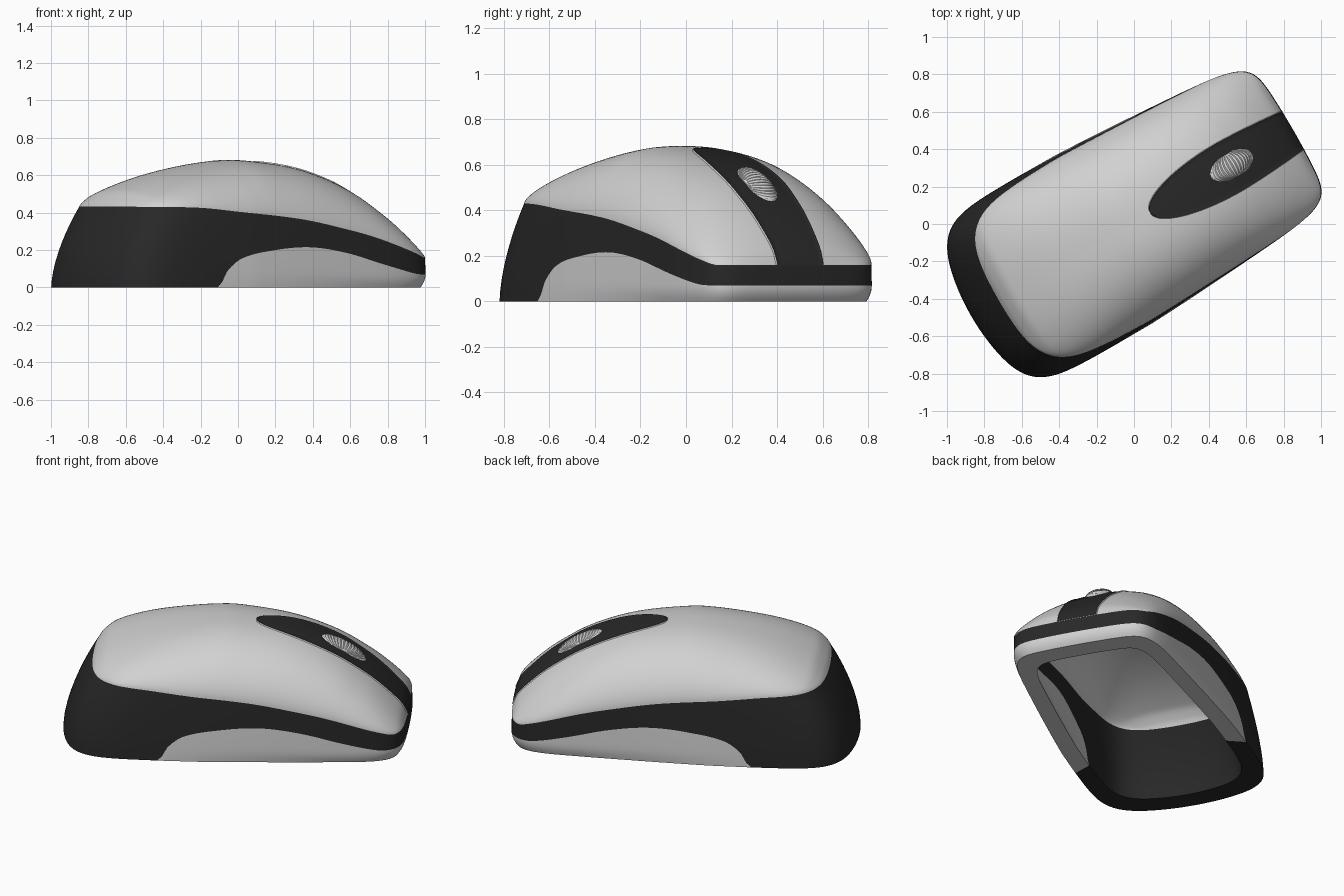
import bpy, bmesh, math
from mathutils import Matrix, Vector
from mathutils.bvhtree import BVHTree

cube = bpy.data.objects.get("Cube")
if cube:
    bpy.data.objects.remove(cube, do_unlink=True)


def material(name, grey):
    m = bpy.data.materials.new(name)
    m.use_nodes = True
    m.diffuse_color = (grey, grey, grey, 1)
    m.node_tree.nodes["Principled BSDF"].inputs["Base Color"].default_value = (grey, grey, grey, 1)
    return m


LIGHT, DARK = 0, 1
MATS = [material("silver_grey", 0.64), material("charcoal", 0.021)]
PLACE = Matrix.Rotation(math.radians(30), 4, "Z") @ Matrix.Translation((0, .01, 0))


def finish(bm, name, angle=40):
    """Turn the part into place and make it a smooth shaded object."""
    bm.transform(PLACE)
    me = bpy.data.meshes.new(name)
    bm.to_mesh(me)
    bm.free()
    ob = bpy.data.objects.new(name, me)
    bpy.context.collection.objects.link(ob)
    for m in MATS:
        me.materials.append(m)
    bpy.ops.object.select_all(action="DESELECT")
    ob.select_set(True)
    bpy.context.view_layer.objects.active = ob
    bpy.ops.object.shade_smooth_by_angle(angle=math.radians(angle))


def curve(points):
    """Smooth height curve through (u, z) points."""
    n = len(points)
    slope = []
    for i in range(n):
        a, b = points[max(i - 1, 0)], points[min(i + 1, n - 1)]
        slope.append((b[1] - a[1]) / (b[0] - a[0]))

    def at(u):
        if u <= points[0][0]:
            return points[0][1]
        for i in range(n - 1):
            (x0, y0), (x1, y1) = points[i], points[i + 1]
            if u <= x1:
                h = x1 - x0
                t = (u - x0) / h
                return (y0 * (1 + 2 * t) * (1 - t) ** 2 + slope[i] * h * t * (1 - t) ** 2
                        + y1 * t * t * (3 - 2 * t) + slope[i + 1] * h * t * t * (t - 1))
        return points[-1][1]
    return at


# Heights along the length: ridge, shell seam, side panel edge
ridge = curve([(-.83, .432), (-.81, .462), (-.74, .52), (-.45, .62), (-.1, .68), (.1, .671),
               (.3, .64), (.46, .59), (.6, .525), (.7, .46), (.8, .385), (.9, .29), (.96, .22), (.985, .16)])
seam = curve([(-.83, .432), (-.52, .426), (-.29, .406), (.11, .366), (.4, .312), (.6, .265),
              (.88, .18), (.94, .16), (.99, .16)])
panel = curve([(-.41, 0), (-.38, .075), (-.28, .155), (-.06, .2), (.17, .215), (.4, .185),
               (.64, .125), (.86, .075), (.92, .07), (.99, .07)])


def base_width(u):
    return .52 - .065 * max(0, u + .2) ** 1.2


def seam_width(u):
    return base_width(u) - .027 * min(1, max(0, (.7 - u) / 1.2))


# Outlines: (length, squareness) at the rear and at the front
BASE = ((1.0, 7), (.99, 9))
SEAM = ((.83, 5), (.985, 9))


def outline(th, shape, width):
    """Rounded rectangle point, tapered along its length."""
    c, s = math.cos(th), math.sin(th)
    a, n = shape[c > 0]
    rho = (abs(c) ** n + abs(s) ** n) ** (-1 / n)
    u = a * c * rho
    return u, width(u) * s * rho


def bowed(u, v, z):
    """Round the two ends by drawing their corners inward."""
    return u - u ** 3 * (.03 if u > 0 else .1) * (v / .5) ** 2, v, z


def dome_height(u, v):
    a, n = SEAM[u > 0]
    w = seam_width(u) * max(0, 1 - abs(u / a) ** n) ** (1 / n)
    side = min(1, abs(v) / max(w, 1e-4))
    return seam(u) + (ridge(u) - seam(u)) * (1 - side ** 2.5) ** .62


# Body shell: side panel, dark band and domed cover as one skin
COLS, P, B, D = 256, 6, 9, 30


def column(th):
    bu, bv = outline(th, BASE, base_width)
    su, sv = outline(th, SEAM, seam_width)
    s, p = seam(su), panel(bu)
    heights = [p * i / P for i in range(P)] + [p + (s - p) * i / B for i in range(B + 1)]
    pts = []
    for z in heights:
        f = (z / s) ** 1.6
        tuck = .03 * max(0, 1 - z / .07) ** 2 * max(0, min(1, bu + .4))
        pts.append(bowed((bu + (su - bu) * f) * (1 - tuck), (bv + (sv - bv) * f) * (1 - tuck), z))
    for j in range(1, D + 1):
        r = 1 - (j / D) ** 1.7
        pts.append(bowed(su * r, sv * r, dome_height(su * r, sv * r)))
    return pts


bm = bmesh.new()
cols = [[bm.verts.new(p) for p in column(2 * math.pi * (i + .5) / COLS)] for i in range(COLS)]
for i in range(COLS):
    a, b = cols[i], cols[(i + 1) % COLS]
    for j in range(len(a) - 1):
        f = bm.faces.new((a[j], b[j], b[j + 1], a[j + 1]))
        f.material_index = DARK if P <= j < P + B else LIGHT
bmesh.ops.remove_doubles(bm, verts=bm.verts, dist=1e-5)
tree = BVHTree.FromBMesh(bm)

# Hollow underside: smaller inner skin joined by a flat rim
outer_faces = bm.faces[:]
copy = bmesh.ops.duplicate(bm, geom=bm.verts[:] + bm.edges[:] + outer_faces)
inner = [g for g in copy["geom"] if isinstance(g, bmesh.types.BMVert)]
for v in inner:
    v.co = (v.co.x * .87, v.co.y * .8, v.co.z * .87)
bmesh.ops.reverse_faces(bm, faces=[g for g in copy["geom"] if isinstance(g, bmesh.types.BMFace)])
partner = copy["vert_map"]
for e in [e for f in outer_faces for e in f.edges if e.is_boundary]:
    v1, v2 = e.verts
    rim = bm.faces.new((v1, v2, partner[v2], partner[v1]))
    rim.material_index = LIGHT if (v1.co.x + v2.co.x) / 2 > -.41 else DARK
    rim.normal_update()
    if rim.normal.z > 0:
        rim.normal_flip()
finish(bm, "body_shell")

# Dark centre strip with a fine pale lip, rounded at the back
ROWS, ACROSS, TIP = 70, 12, .105


def skin_point(v, phi, lift=0):
    d = Vector((math.cos(phi), 0, math.sin(phi)))
    hit, nrm, _, _ = tree.ray_cast(Vector((TIP, v, .13)), d)
    return hit + nrm * (lift if nrm.dot(d) > 0 else -lift)


def strip_half_width(u):
    if u < .6:
        return .142 * math.sqrt(max(0, 1 - ((.6 - u) / (.6 - TIP)) ** 2))
    return .142 - .025 * ((u - .6) / .38) ** 1.5


bm = bmesh.new()
rows = []
for i in range(ROWS + 1):
    phi = math.radians(1.9 + 88.1 * (1 - (i / ROWS) ** 1.7))
    w = max(.008, strip_half_width(skin_point(0, phi).x))
    lip = [(w + .006, -.002), (w, .006)]
    flat = [((w - .005) * (1 - 2 * k / ACROSS), .003) for k in range(ACROSS + 1)]
    section = lip + flat + [(-v, h) for v, h in reversed(lip)]
    rows.append([bm.verts.new(skin_point(v, phi, h)) for v, h in section])
for a, b in zip(rows, rows[1:]):
    for k in range(len(a) - 1):
        f = bm.faces.new((a[k], a[k + 1], b[k + 1], b[k]))
        f.material_index = LIGHT if k in (0, len(a) - 2) else DARK
bmesh.ops.recalc_face_normals(bm, faces=bm.faces)
if sum(f.normal.z for f in bm.faces) < 0:
    bmesh.ops.reverse_faces(bm, faces=bm.faces)
finish(bm, "centre_strip")

# Scroll wheel: low ribbed barrel lying along the slope of the strip
TEETH, HALF, WHEEL_U = 40, .066, .605
bm = bmesh.new()
rings = []
for k in range(13):
    t = math.sin(math.pi / 2 * (k / 6 - 1))
    size = math.sqrt(1 - .8 * t * t)
    ring = []
    for i in range(TEETH * 2):
        a = math.pi * i / TEETH
        groove = .9 if i % 2 else 1
        ring.append(bm.verts.new((.148 * size * math.cos(a), HALF * t, .046 * size * groove * math.sin(a))))
    rings.append(ring)
for a, b in zip(rings, rings[1:]):
    for i in range(TEETH * 2):
        j = (i + 1) % (TEETH * 2)
        bm.faces.new((a[i], b[i], b[j], a[j]))
bm.faces.new(rings[0])
bm.faces.new(rings[-1])
bmesh.ops.recalc_face_normals(bm, faces=bm.faces)
tilt = math.atan2(ridge(WHEEL_U - .1) - ridge(WHEEL_U + .1), .2)
bm.transform(Matrix.Translation((WHEEL_U, 0, ridge(WHEEL_U) - .016)) @ Matrix.Rotation(tilt, 4, "Y"))
finish(bm, "scroll_wheel", 20)
